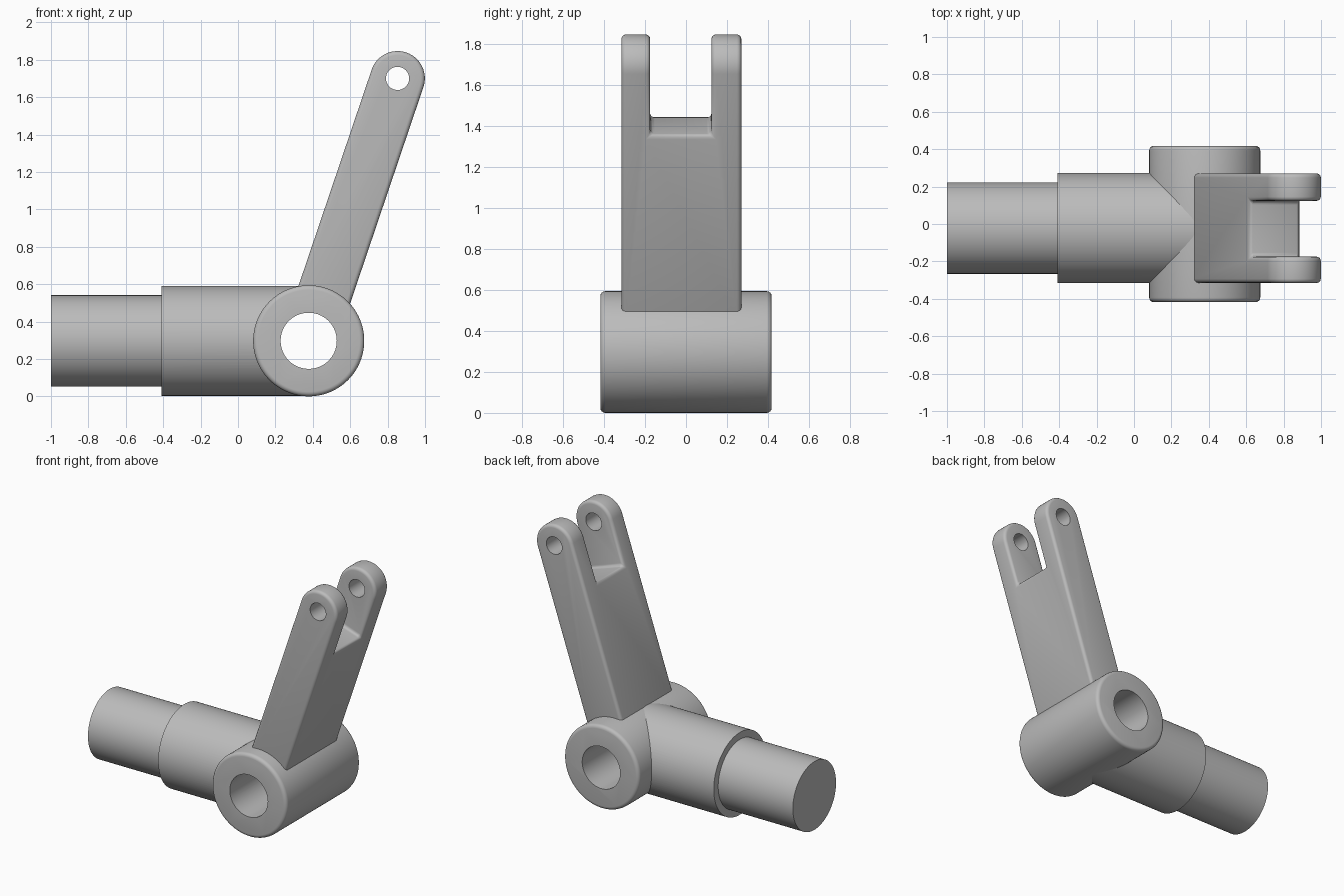
import bpy, math
from mathutils import Matrix, Vector

cube = bpy.data.objects.get("Cube")
if cube:
    bpy.data.objects.remove(cube, do_unlink=True)

grey = bpy.data.materials.new("machined grey")
grey.use_nodes = True
COLOUR = (0.5, 0.5, 0.5, 1)
grey.diffuse_color = COLOUR
grey.node_tree.nodes["Principled BSDF"].inputs["Base Color"].default_value = COLOUR

HUB = Vector((0.378, 0, 0.297))      # hub axis
EYE = Vector((0.853, 0, 1.70))       # fork pin axis
HUB_R, EYE_R, MID_Y = 0.297, 0.146, -0.022
along = (EYE - HUB).normalized()
side = Vector((along.z, 0, -along.x))
reach = (EYE - HUB).length


def prism(name, points, y0, y1):
    """Extrude an outline lying in the x-z plane from y0 to y1."""
    n = len(points)
    verts = [(p.x, y, p.z) for y in (y0, y1) for p in points]
    faces = [list(range(n)), list(range(2 * n - 1, n - 1, -1))]
    faces += [(i, i + n, (i + 1) % n + n, (i + 1) % n) for i in range(n)]
    mesh = bpy.data.meshes.new(name)
    mesh.from_pydata(verts, [], faces)
    mesh.materials.append(grey)
    obj = bpy.data.objects.new(name, mesh)
    bpy.context.collection.objects.link(obj)
    # Consistent outward normals
    import bmesh
    bm = bmesh.new()
    bm.from_mesh(mesh)
    bmesh.ops.recalc_face_normals(bm, faces=bm.faces)
    bm.to_mesh(mesh)
    bm.free()
    return obj


def disc(centre, radius, n=96):
    return [centre + radius * Vector((math.cos(a), 0, math.sin(a)))
            for a in (2 * math.pi * i / n for i in range(n))]


def apply(obj, mod):
    bpy.context.view_layer.objects.active = obj
    bpy.ops.object.modifier_apply(modifier=mod.name)


def cut(obj, tool):
    mod = obj.modifiers.new("cut", "BOOLEAN")
    mod.operation, mod.solver, mod.object = "DIFFERENCE", "EXACT", tool
    apply(obj, mod)


def round_edges(obj, width):
    mod = obj.modifiers.new("round", "BEVEL")
    mod.width, mod.segments = width, 4
    mod.limit_method, mod.angle_limit = "ANGLE", math.radians(40)
    mod.use_clamp_overlap = False
    apply(obj, mod)


def rod(name, x0, x1, radius):
    """Solid cylinder lying along x."""
    obj = prism(name, disc(Vector(), radius), x0, x1)
    turn = Matrix.Rotation(-math.pi / 2, 4, "Z")
    obj.data.transform(Matrix.Translation((0, MID_Y, HUB.z)) @ turn)
    return obj


# Cutting tools
bore = prism("bore_cutter", disc(HUB, 0.15), -1, 1)
pin = prism("pin_cutter", disc(EYE, 0.062, 48), -1, 1)
floor = HUB + along * 1.166
slot = prism("slot_cutter", [floor + side * 0.4, floor + side * 0.4 + along,
                             floor - side * 0.4 + along, floor - side * 0.4],
             -0.175, 0.124)

# Cross hub with rounded rims and a through bore
hub = prism("cross_hub", disc(HUB, HUB_R), -0.418, 0.418)
round_edges(hub, 0.025)
cut(hub, bore)

# Stepped shaft running into the hub
sleeve = rod("shaft_sleeve", -0.41, HUB.x, 0.294)
cut(sleeve, bore)
shaft = rod("shaft_end", -1.0, -0.38, 0.244)

# Leaning arm with a round-ended fork
tip = [EYE + EYE_R * (side * math.cos(a) + along * math.sin(a))
       for a in (math.pi * i / 32 for i in range(33))]
base = HUB + along * 0.2
arm = prism("fork_arm", tip + [base - side * EYE_R, base + side * EYE_R],
            -0.315, 0.27)
cut(arm, slot)
round_edges(arm, 0.022)
cut(arm, pin)

for tool in (bore, pin, slot):
    bpy.data.objects.remove(tool, do_unlink=True)

bpy.ops.object.select_all(action="DESELECT")
for obj in (hub, sleeve, shaft, arm):
    obj.select_set(True)
bpy.context.view_layer.objects.active = hub
bpy.ops.object.shade_smooth_by_angle(angle=math.radians(30))
